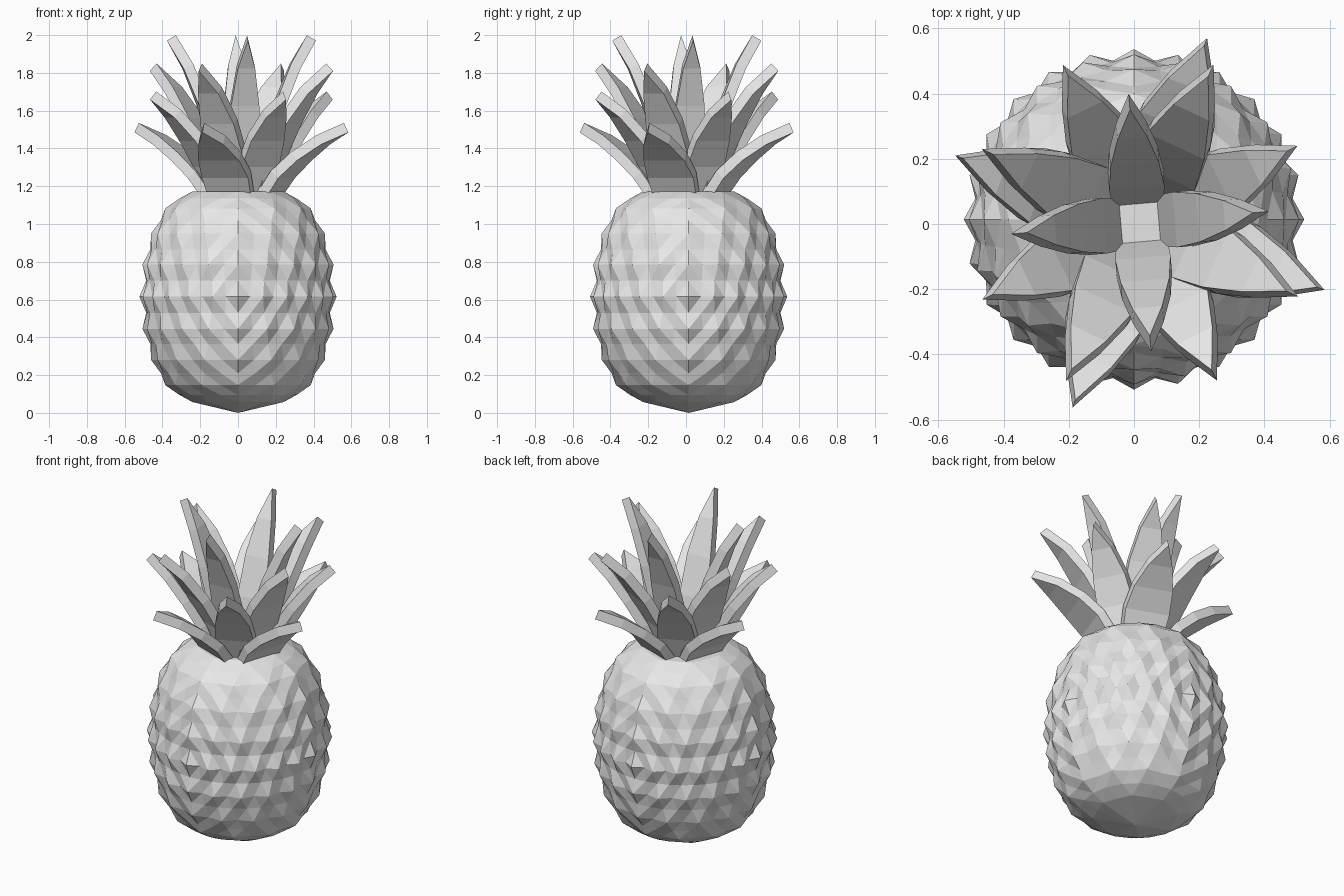
import bpy, bmesh
from math import sin, cos, pi, radians
from mathutils import Vector

cube = bpy.data.objects.get("Cube")
if cube:
    bpy.data.objects.remove(cube)

grey = bpy.data.materials.new("pale_grey")
grey.use_nodes = True
grey.diffuse_color = (0.8, 0.8, 0.8, 1)
grey.node_tree.nodes["Principled BSDF"].inputs["Base Color"].default_value = (0.8, 0.8, 0.8, 1)


def finish(bm, name):
    bmesh.ops.recalc_face_normals(bm, faces=bm.faces)
    mesh = bpy.data.meshes.new(name)
    bm.to_mesh(mesh)
    bm.free()
    mesh.materials.append(grey)
    obj = bpy.data.objects.new(name, mesh)
    bpy.context.collection.objects.link(obj)
    return obj


# Fruit body: triangle rings that gain four points per step, with raised tips
MIDDLE = 0.615
RINGS = {4: (0.24, 0.558), 5: (0.31, 0.52), 6: (0.385, 0.468), 7: (0.408, 0.405),
         8: (0.46, 0.335), 9: (0.464, 0.25), 10: (0.506, 0.17),
         11: (0.486, 0.085), 12: (0.522, 0)}


def add_ring(bm, k, side):
    radius, height = RINGS[k]
    ring = []
    for j in range(4 * k):
        tip = k % 2 == 0 and (j % k) % 2 == 0
        r = radius if tip or k % 2 else radius * 0.94
        a = 2 * pi * j / (4 * k)
        ring.append(bm.verts.new((r * cos(a), r * sin(a) + 0.014, MIDDLE + side * height)))
    return ring


def bridge(bm, big, small, k):
    n = 4 * (k - 1)
    for q in range(4):
        for j in range(k):
            a, b = big[q * k + j], big[(q * k + j + 1) % (4 * k)]
            c = small[(q * (k - 1) + j) % n]
            bm.faces.new((a, b, c))
            if j < k - 1:
                bm.faces.new((b, small[(q * (k - 1) + j + 1) % n], c))


bm = bmesh.new()
equator = add_ring(bm, 12, 1)
for side in (1, -1):
    outer = equator
    for k in range(12, 4, -1):
        inner = add_ring(bm, k - 1, side)
        bridge(bm, outer, inner, k)
        outer = inner
    pole = bm.verts.new((0, 0.014, 1.175 if side > 0 else 0))
    for i, v in enumerate(outer):
        bm.faces.new((v, outer[(i + 1) % len(outer)], pole))
finish(bm, "fruit_body")

# Crown leaves: thick curved blades that narrow to an upright edge at the tip
# Each step: share of the reach, share of the rise, share of the width
STEPS = ((0, 0, 0.92), (0.18, 0.31, 1), (0.42, 0.58, 0.88), (0.7, 0.82, 0.54), (1, 1, 0))
THICK = 0.028


def leaf(name, angle, base_r, tip_r, tip_z, half_width):
    base_z = 1.15
    path = [Vector((base_r + (tip_r - base_r) * u, 0, base_z + (tip_z - base_z) * w))
            for u, w, _ in STEPS]
    last = len(path) - 1
    bm = bmesh.new()
    rows = []
    for i, p in enumerate(path):
        along = (path[min(i + 1, last)] - path[max(i - 1, 0)]).normalized()
        normal = Vector((-along.z, 0, along.x)) * THICK
        w = Vector((0, half_width * STEPS[i][2], 0))
        if i < last:
            spots = (p + normal - w, p + normal + w, p - normal + w, p - normal - w)
        else:
            spots = (p + normal, p - normal)
        rows.append([bm.verts.new(s) for s in spots])
    bm.faces.new(rows[0])
    for lo, hi in zip(rows[:last - 1], rows[1:last]):
        for i in range(4):
            j = (i + 1) % 4
            bm.faces.new((lo[i], lo[j], hi[j], hi[i]))
    a, b, c, d = rows[-2]
    top, under = rows[-1]
    for face in ((a, b, top), (b, c, under, top), (c, d, under), (d, a, top, under)):
        bm.faces.new(face)
    obj = finish(bm, name)
    obj.location = (0.018, 0.004, 0)
    obj.rotation_euler.z = radians(angle)


# Tier name, turn, base radius, tip radius, tip height, half width
TIERS = (("lowest", -20, 0.155, 0.59, 1.51, 0.13),
         ("lower", 26, 0.135, 0.52, 1.68, 0.11),
         ("upper", -25, 0.115, 0.515, 1.83, 0.11),
         ("top", 5, 0.082, 0.372, 1.985, 0.085))
for tier, turn, base_r, tip_r, tip_z, half in TIERS:
    for i in range(4):
        leaf(f"{tier}_leaf_{i + 1}", turn + 90 * i, base_r, tip_r, tip_z, half)
